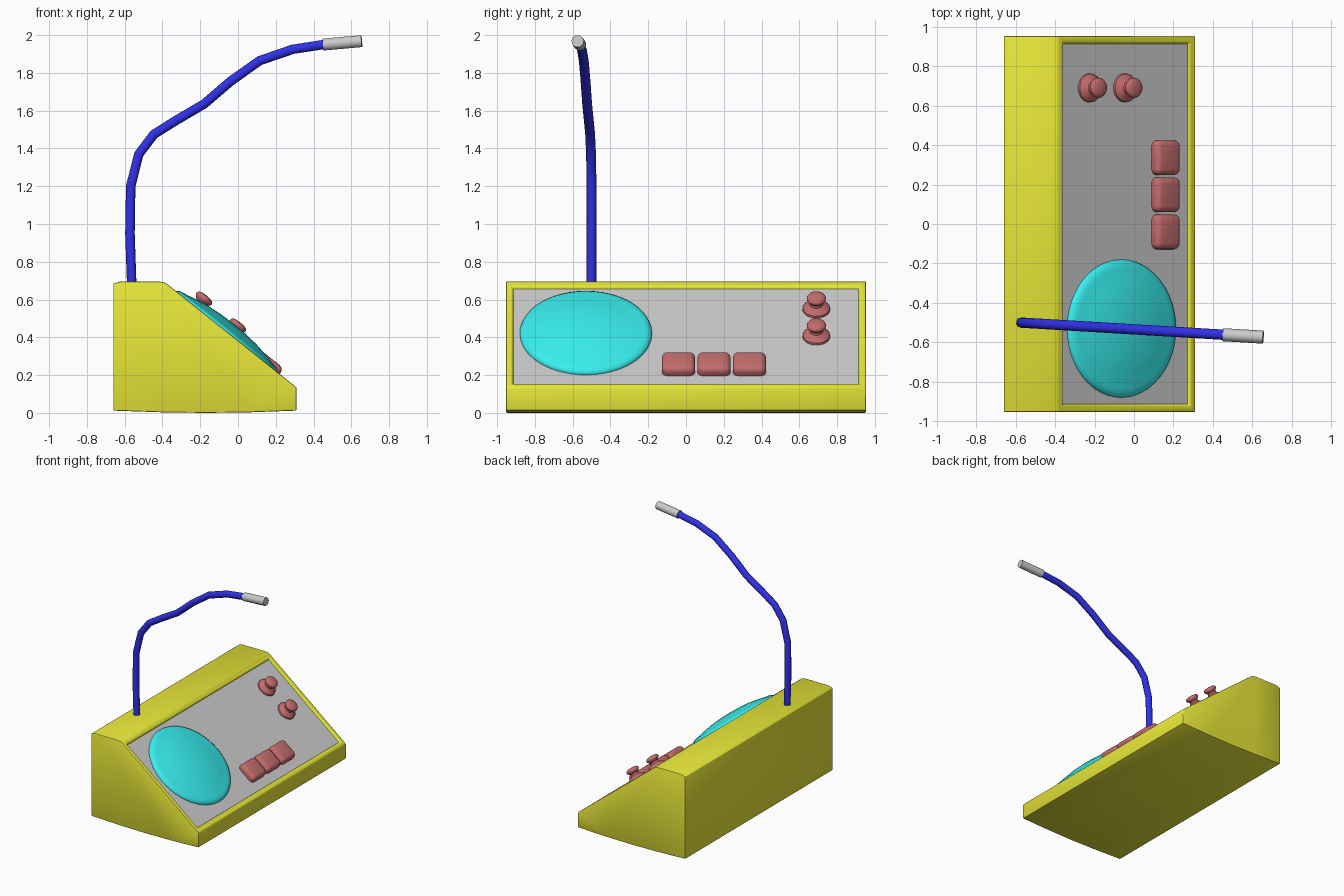
import bpy, bmesh, math
from mathutils import Matrix, Vector

if "Cube" in bpy.data.objects:
    bpy.data.objects.remove(bpy.data.objects["Cube"])


def material(name, rgb):
    m = bpy.data.materials.new(name)
    m.diffuse_color = (*rgb, 1)
    m.use_nodes = True
    m.node_tree.nodes["Principled BSDF"].inputs["Base Color"].default_value = m.diffuse_color
    return m


YELLOW = material("yellow", (0.8, 0.8, 0.04))
CYAN = material("cyan", (0.04, 0.86, 0.86))
RED = material("red", (0.55, 0.15, 0.15))
BLUE = material("blue", (0.03, 0.03, 0.8))

# Frame of the sloped face: local x = world y, local y = up the slope, local z = outward
LOW, HIGH = Vector((0.31, 0, 0.135)), Vector((-0.385, 0, 0.69))
UP = (HIGH - LOW).normalized()
ALONG = Vector((0, 1, 0))
OUT = ALONG.cross(UP)
SLOPE = Matrix((ALONG, UP, OUT)).transposed().to_4x4()
SLOPE.translation = LOW


def on_slope(y, s, n):
    return SLOPE @ Matrix.Translation((y, s, n))


def finish(name, bm, mat=None, matrix=Matrix(), angle=40):
    bmesh.ops.recalc_face_normals(bm, faces=bm.faces)
    me = bpy.data.meshes.new(name)
    bm.to_mesh(me)
    bm.free()
    ob = bpy.data.objects.new(name, me)
    bpy.context.collection.objects.link(ob)
    ob.matrix_world = matrix
    if mat:
        me.materials.append(mat)
    bpy.ops.object.select_all(action='DESELECT')
    ob.select_set(True)
    bpy.context.view_layer.objects.active = ob
    bpy.ops.object.shade_smooth_by_angle(angle=math.radians(angle))
    return ob


def lathe(name, profile, mat, matrix, steps=40):
    bm = bmesh.new()
    vs = [bm.verts.new((r, 0, z)) for r, z in profile]
    es = [bm.edges.new(p) for p in zip(vs, vs[1:])]
    bmesh.ops.spin(bm, geom=vs + es, cent=(0, 0, 0), axis=(0, 0, 1),
                   angle=math.tau, steps=steps)
    bmesh.ops.remove_doubles(bm, verts=bm.verts, dist=1e-4)
    return finish(name, bm, mat, matrix)


def rounded_box(name, size, bevel, segments, mat, matrix):
    bm = bmesh.new()
    bmesh.ops.create_cube(bm, size=1)
    bmesh.ops.scale(bm, vec=size, verts=bm.verts)
    if bevel:
        bmesh.ops.bevel(bm, geom=bm.edges[:], offset=bevel, segments=segments,
                        profile=0.5, affect='EDGES')
    return finish(name, bm, mat, matrix)


# Wedge console body with a gently bowed base and a recessed sloping face
profile = [(-0.66, 0.012), (-0.4, 0.003), (-0.17, 0), (0.06, 0.003), (0.31, 0.012),
           (LOW.x, LOW.z), (HIGH.x, HIGH.z), (-0.42, 0.696), (-0.62, 0.696), (-0.66, 0.685)]
bm = bmesh.new()
cap = bm.faces.new([bm.verts.new((x, -0.953, z)) for x, z in profile])
ext = bmesh.ops.extrude_face_region(bm, geom=[cap], use_keep_orig=True)
bmesh.ops.translate(bm, vec=(0, 1.906, 0),
                    verts=[v for v in ext["geom"] if isinstance(v, bmesh.types.BMVert)])
bmesh.ops.recalc_face_normals(bm, faces=bm.faces)
slope_face = max(bm.faces, key=lambda f: f.normal.dot(OUT))
bmesh.ops.inset_region(bm, faces=[slope_face], thickness=0.032, use_even_offset=True)
bmesh.ops.inset_region(bm, faces=[slope_face], thickness=0.008, depth=-0.018,
                       use_even_offset=True)
bm.normal_update()
sharp = [e for e in bm.edges if e.calc_face_angle(0) > math.radians(28)]
bmesh.ops.bevel(bm, geom=sharp, offset=0.007, segments=2, profile=0.5,
                affect='EDGES', clamp_overlap=True)
finish("console_body", bm, YELLOW)

# Grey panel lying in the recess
length = (HIGH - LOW).length
rounded_box("control_panel", (1.826, length - 0.08, 0.012), 0, 0, None,
            on_slope(0, length / 2, -0.019))

# Domed round screen
lathe("domed_screen",
      [(0, -0.02), (0.335, -0.02), (0.348, -0.008), (0.35, 0.004), (0.344, 0.016),
       (0.328, 0.026), (0.305, 0.031), (0.285, 0.034), (0.23, 0.047), (0.16, 0.059),
       (0.08, 0.066), (0, 0.068)],
      CYAN, on_slope(-0.53, 0.471, -0.013), 48)

# Row of three push buttons
for i in range(3):
    rounded_box(f"push_button_{i + 1}", (0.176, 0.158, 0.085), 0.03, 4, RED,
                on_slope(-0.04 + 0.188 * i, 0.193, -0.006))

# Two mushroom knobs
for i, s in enumerate((0.447, 0.676)):
    lathe(f"knob_{i + 1}",
          [(0, -0.01), (0.065, -0.01), (0.073, 0), (0.071, 0.012), (0.055, 0.025),
           (0.036, 0.037), (0.033, 0.05), (0.042, 0.06), (0.05, 0.068), (0.051, 0.078),
           (0.045, 0.088), (0.028, 0.094), (0, 0.096)],
          RED, on_slope(0.69, s, -0.013), 28)


# Bent stalk and its tip: round sweeps along a path that drifts sideways
def sweep(name, path, radius, mat):
    cu = bpy.data.curves.new(name, 'CURVE')
    cu.dimensions = '3D'
    cu.bevel_depth = radius
    cu.bevel_resolution = 3
    cu.use_fill_caps = True
    sp = cu.splines.new('POLY')
    sp.points.add(len(path) - 1)
    for p, (x, z) in zip(sp.points, path):
        p.co = (x, -0.5 - 0.06 * (x + 0.57), z, 1)
    ob = bpy.data.objects.new(name, cu)
    bpy.context.collection.objects.link(ob)
    if mat:
        cu.materials.append(mat)


sweep("bent_stalk",
      [(-0.562, 0.66), (-0.572, 0.95), (-0.568, 1.2), (-0.525, 1.37), (-0.445, 1.475),
       (-0.325, 1.55), (-0.18, 1.635), (-0.04, 1.755), (0.115, 1.865), (0.29, 1.925),
       (0.46, 1.951)], 0.026, BLUE)
sweep("stalk_tip", [(0.452, 1.95), (0.655, 1.968)], 0.033, None)
